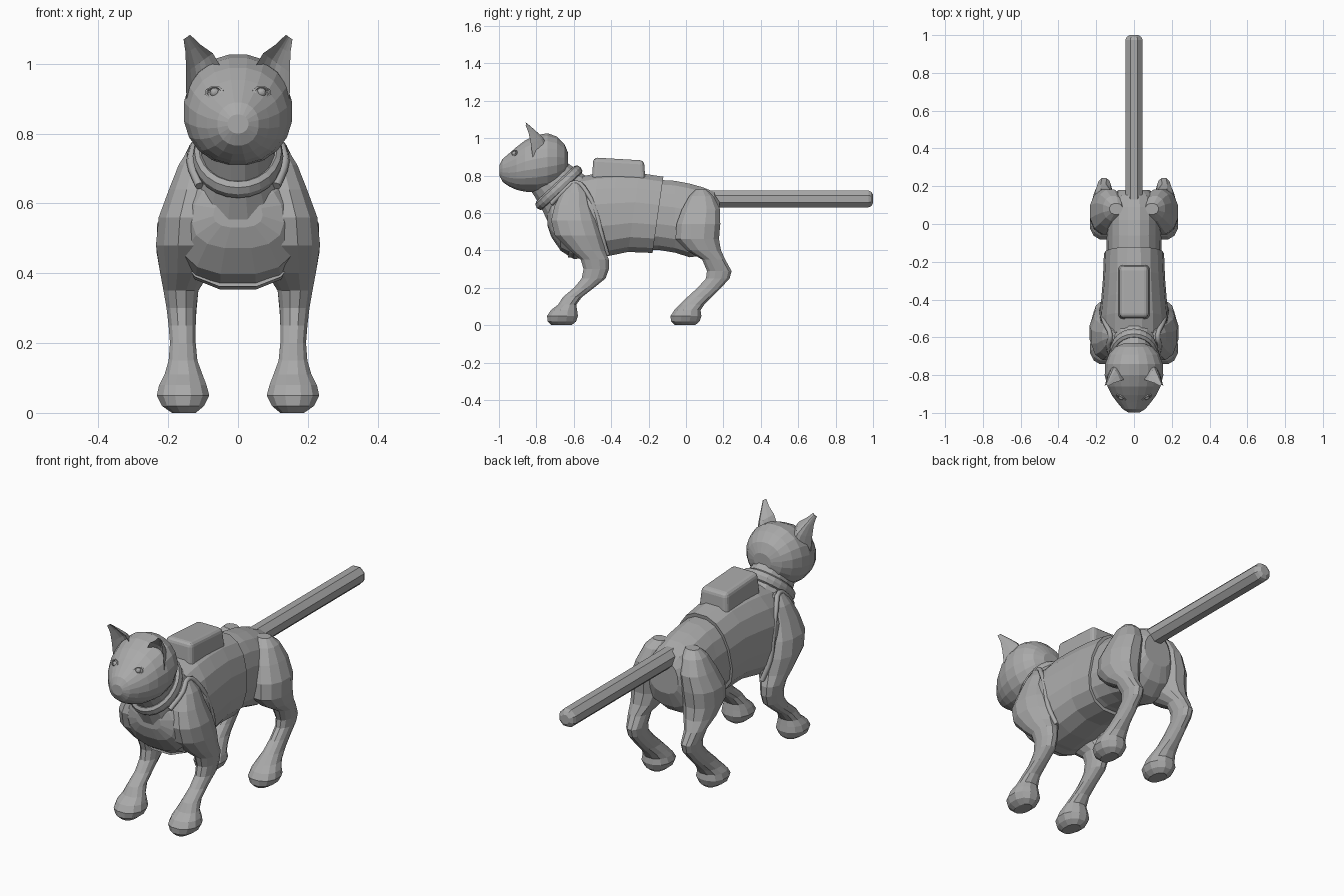
import bpy, bmesh
from math import sin, cos, pi, radians
from mathutils import Vector

cube = bpy.data.objects.get("Cube")
if cube:
    bpy.data.objects.remove(cube, do_unlink=True)

grey = bpy.data.materials.new("plain grey")
grey.use_nodes = True
GREY = (0.4, 0.4, 0.4, 1)
grey.diffuse_color = GREY
grey.node_tree.nodes["Principled BSDF"].inputs["Base Color"].default_value = GREY


def ring(center, u, v, sides=16, power=2.0, egg=0.0):
    """Closed superellipse around center; egg narrows the end towards +v."""
    c, u, v = Vector(center), Vector(u), Vector(v)
    pts = []
    for i in range(sides):
        a = 2 * pi * (i + 0.5) / sides
        ca, sa = cos(a), sin(a)
        x = abs(ca) ** (2 / power) * (1 if ca > 0 else -1)
        y = abs(sa) ** (2 / power) * (1 if sa > 0 else -1)
        pts.append(c + u * x * (1 - egg * y) + v * y)
    return pts


def loft(name, rings):
    """Skin a list of equal rings and cap both ends."""
    bm = bmesh.new()
    rows = [[bm.verts.new(p) for p in r] for r in rings]
    n = len(rows[0])
    for a, b in zip(rows, rows[1:]):
        for i in range(n):
            j = (i + 1) % n
            bm.faces.new((a[i], a[j], b[j], b[i]))
    bm.faces.new(rows[0])
    bm.faces.new(rows[-1])
    bmesh.ops.recalc_face_normals(bm, faces=bm.faces)
    mesh = bpy.data.meshes.new(name)
    bm.to_mesh(mesh)
    bm.free()
    mesh.materials.append(grey)
    ob = bpy.data.objects.new(name, mesh)
    bpy.context.collection.objects.link(ob)
    return ob


def dress(name):
    ob = bpy.context.object
    ob.name = name
    ob.data.materials.append(grey)
    return ob


def lengthwise(rows, grow=0.0, slant=0.0, **kw):
    """Rings along y from rows of (y, bottom, top, half width)."""
    return [ring((0, y, (b + t) / 2), (w + grow, 0, 0),
                 (0, slant * (t - b) / 2, (t - b) / 2 + grow), **kw) for y, b, t, w in rows]


# Torso
loft("torso", lengthwise([
    (-.74, .53, .62, .07), (-.72, .47, .67, .13), (-.67, .395, .72, .175),
    (-.60, .35, .79, .18), (-.50, .36, .80, .17), (-.40, .37, .805, .16),
    (-.28, .395, .80, .15), (-.15, .40, .78, .145), (-.06, .385, .775, .142),
    (.02, .36, .76, .145), (.09, .37, .74, .14), (.15, .42, .715, .12),
    (.18, .50, .67, .08)], power=2.4, egg=.12))

# Vest wrapped around the middle
loft("vest", lengthwise([
    (-.60, .37, .785, .17), (-.50, .365, .805, .17), (-.40, .375, .81, .16),
    (-.28, .40, .805, .15), (-.15, .395, .785, .145)],
    grow=.012, slant=.15, power=2.4, egg=.12))

# Neck, tilted forward
lean = Vector((0, .73, .68))
loft("neck", [ring(c, (w, 0, 0), lean * d) for c, w, d in [
    ((0, -.61, .65), .15, .17), ((0, -.68, .735), .108, .14), ((0, -.75, .81), .1, .12)]])

# Collar band
bpy.ops.mesh.primitive_torus_add(major_segments=24, minor_segments=8, major_radius=1,
                                 minor_radius=.16, location=(0, -.68, .735),
                                 rotation=(radians(43), 0, 0))
dress("collar").scale = (.112, .138, .18)

# Head
loft("head", lengthwise([
    (-.998, .80, .855, .03), (-.98, .765, .89, .06), (-.945, .74, .92, .09),
    (-.905, .722, .955, .12), (-.86, .712, .99, .142), (-.80, .708, 1.018, .157),
    (-.74, .718, 1.028, .154), (-.69, .745, 1.01, .135), (-.65, .79, .97, .1),
    (-.63, .84, .92, .05)], sides=20, power=2.1))

# Tail
loft("tail", [ring((0, y, .675), (r, 0, 0), (0, 0, r), sides=8) for y, r in
              [(.08, .05), (.5, .049), (.975, .049), (.99, .042), (1, .025)]])

# Backpack, tapered towards the top and sloping down at the back
bpy.ops.mesh.primitive_cube_add(size=1, location=(0, -.36, .825))
pack = dress("back_pack")
for v in pack.data.vertices:
    top = v.co.z > 0
    v.co.x *= .15 if top else .17
    v.co.z *= .14
    if top:
        v.co.z -= .016 * (v.co.y + .4)
    v.co.y *= .27 if top else .29
bevel = pack.modifiers.new("rounding", "BEVEL")
bevel.width = .022
bevel.segments = 3

# Leg sections: height, back and front limits, then inner and outer limits
FOOT = [(0, -.72, -.61, .12, .19), (.02, -.743, -.585, .095, .22),
        (.05, -.745, -.575, .08, .235), (.08, -.725, -.58, .088, .228)]
FORE = FOOT + [
    (.11, -.685, -.585, .1, .212), (.15, -.66, -.555, .115, .2), (.2, -.6, -.49, .12, .196),
    (.25, -.56, -.428, .12, .2), (.3, -.55, -.41, .118, .206), (.35, -.565, -.41, .112, .215),
    (.4, -.625, -.43, .08, .225), (.48, -.705, -.445, .05, .238), (.56, -.725, -.47, .05, .23),
    (.64, -.705, -.5, .05, .2), (.71, -.67, -.52, .05, .172), (.76, -.63, -.56, .06, .14)]
HIND = [(z, a + .66, b + .66, i, o) for z, a, b, i, o in FOOT] + [
    (.11, -.035, .1, .1, .212), (.15, .005, .14, .115, .2), (.2, .06, .19, .12, .194),
    (.25, .105, .235, .12, .194), (.29, .11, .246, .118, .198), (.35, .085, .212, .112, .212),
    (.4, .0, .19, .08, .225), (.46, -.06, .18, .06, .236), (.54, -.055, .187, .05, .235),
    (.62, -.025, .185, .05, .2), (.69, .015, .15, .05, .165), (.725, .05, .11, .06, .13)]

# Ear sections: inner edge x z, outer edge x z, y, depth of the cup
EAR = [(.04, .975, .148, .9, -.82, .09), (.072, 1.03, .149, .975, -.83, .065),
       (.108, 1.055, .15, 1.03, -.842, .035), (.137, 1.083, .156, 1.07, -.858, .01)]


def ear_ring(s, xi, zi, xo, zo, y, depth, n=6):
    pts = []
    for cup, order in ((1, range(n + 1)), (.55, range(n - 1, 0, -1))):
        for k in order:
            t = k / n
            pts.append((s * (xi + (xo - xi) * t), y + depth * cup * sin(pi * t),
                        zi + (zo - zi) * t))
    return pts


# Armhole trim path on the left side
TRIM = [(.145, -.42, .375), (.172, -.45, .48), (.168, -.48, .6), (.15, -.53, .71),
        (.125, -.59, .765), (.135, -.65, .72), (.11, -.72, .65)]

for s, side in ((1, "left"), (-1, "right")):
    for part, rows in (("front_leg", FORE), ("hind_leg", HIND)):
        loft(side + "_" + part, [
            ring((s * (i + o) / 2, (a + b) / 2, z), (s * (o - i) / 2, 0, 0),
                 (0, (b - a) / 2, 0), sides=12, power=2.2) for z, a, b, i, o in rows])

    loft(side + "_ear", [ear_ring(s, *row) for row in EAR])

    # Eyelid plate with an eyeball set into it
    out = Vector((s * .45, -.8, .4)).normalized()
    across = Vector((s * .87, .49, .03)).normalized()
    up = across.cross(out) * s
    eye = Vector((s * .067, -.918, .917))
    loft(side + "_eyelid", [ring(eye + out * d, across * .031 * k, up * .02 * k, sides=8)
                            for d, k in ((-.02, 1), (.004, 1), (.006, .75), (-.002, .65))])
    bpy.ops.mesh.primitive_uv_sphere_add(segments=12, ring_count=8, radius=.014,
                                         location=eye)
    dress(side + "_eyeball")

    # Raised edge around the armhole
    curve = bpy.data.curves.new(side + "_armhole_trim", "CURVE")
    curve.dimensions = "3D"
    curve.bevel_depth = .013
    curve.bevel_resolution = 1
    curve.resolution_u = 3
    curve.use_fill_caps = True
    spline = curve.splines.new("BEZIER")
    spline.bezier_points.add(len(TRIM) - 1)
    for bp, (x, y, z) in zip(spline.bezier_points, TRIM):
        bp.co = (s * x, y, z)
        bp.handle_left_type = bp.handle_right_type = "AUTO"
    curve.materials.append(grey)
    trim = bpy.data.objects.new(side + "_armhole_trim", curve)
    bpy.context.collection.objects.link(trim)
